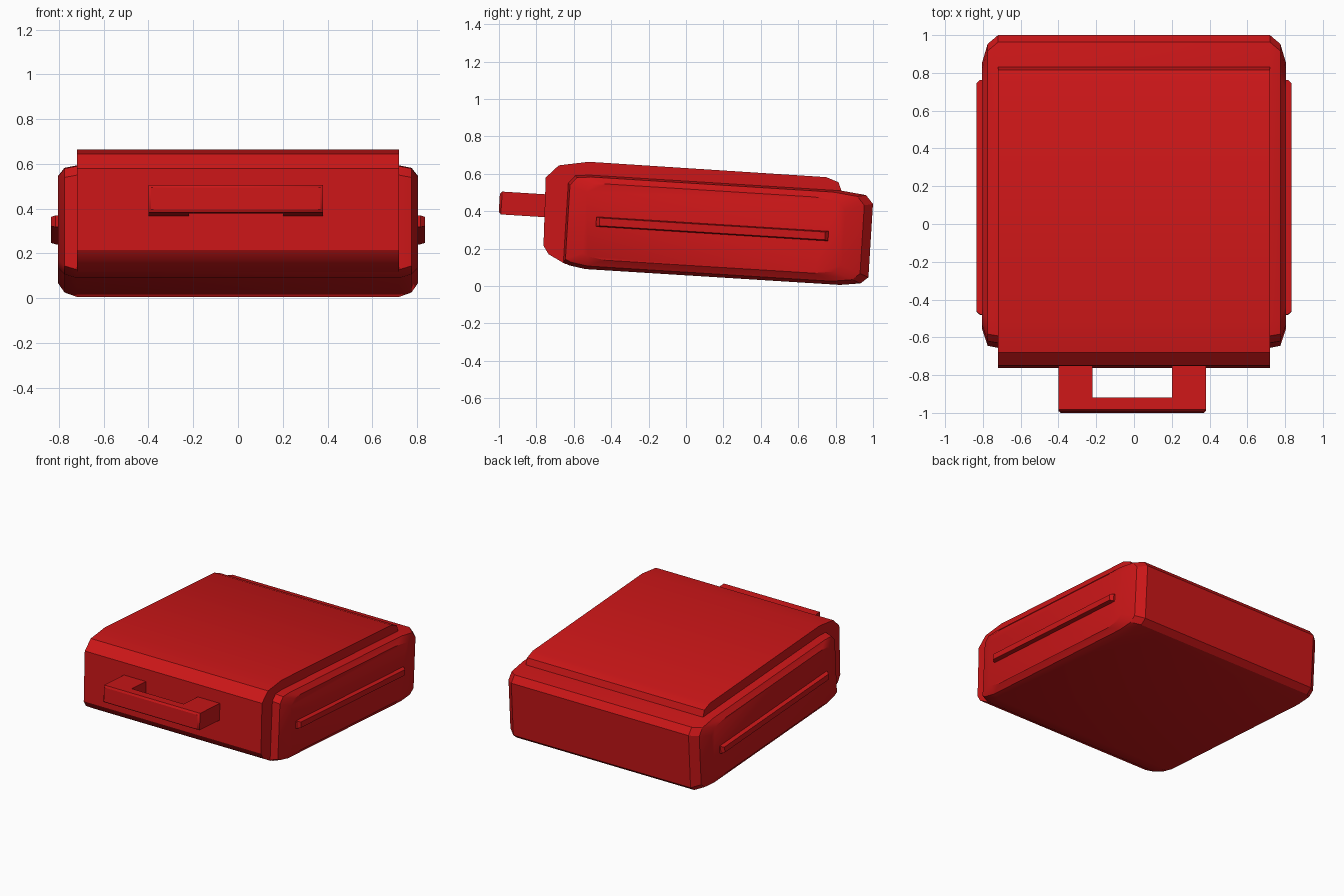
import bpy, bmesh, math

if "Cube" in bpy.data.objects:
    bpy.data.objects.remove(bpy.data.objects["Cube"])

SLOPE = 0.062  # the whole case leans back slightly

red = bpy.data.materials.new("red_plastic")
red.diffuse_color = (0.6, 0.008, 0.009, 1)
red.use_nodes = True
red.node_tree.nodes["Principled BSDF"].inputs["Base Color"].default_value = red.diffuse_color


def tilt(x, u, v):
    z = v - SLOPE * u
    return (x, u + SLOPE * (z - 0.3), z)


def loft(name, rings):
    """Skin a list of equal-length point rings and cap both ends."""
    bm = bmesh.new()
    loops = [[bm.verts.new(p) for p in ring] for ring in rings]
    n = len(loops[0])
    for a, b in zip(loops, loops[1:]):
        for i in range(n):
            j = (i + 1) % n
            bm.faces.new((a[i], a[j], b[j], b[i]))
    bm.faces.new(loops[0])
    bm.faces.new(loops[-1])
    bmesh.ops.recalc_face_normals(bm, faces=bm.faces)
    me = bpy.data.meshes.new(name)
    bm.to_mesh(me)
    bm.free()
    ob = bpy.data.objects.new(name, me)
    bpy.context.collection.objects.link(ob)
    me.materials.append(red)
    bpy.ops.object.select_all(action='DESELECT')
    ob.select_set(True)
    bpy.context.view_layer.objects.active = ob
    bpy.ops.object.shade_smooth_by_angle(angle=math.radians(30))
    return ob


def body_ring(x, u0, u1, v0, v1):
    pts = [(u0, v0 + .03), (u0, v1 - .05), (u0 + .035, v1 - .008), (u0 + .11, v1),
           (u1 - .17, v1), (u1 - .04, v1 - .015), (u1, v1 - .06),
           (u1, v0 + .05), (u1 - .04, v0 + .015), (u1 - .15, v0),
           (u0 + .12, v0), (u0 + .03, v0 + .015)]
    return [tilt(x, u, v) for u, v in pts]


# Main body with stepped, chamfered side walls
steps = [(.805, -.545, .845, .112, .518),
         (.775, -.635, .945, .075, .55),
         (.72, -.645, .991, .058, .56)]
rings = [body_ring(-x, *r) for x, *r in steps]
rings += [body_ring(x, *r) for x, *r in reversed(steps)]
loft("case_body", rings)

# Raised shell over the front and top
profile = [(-.53, .091), (-.65, .12), (-.735, .17), (-.762, .215), (-.75, .58),
           (-.68, .645), (-.52, .664), (.75, .582), (.815, .555), (.838, .49),
           (.75, .4), (-.5, .4)]
loft("lid_shell", [[(x, y, z) for y, z in profile] for x in (-.72, .72)])

# Side ribs
def rib_ring(x, t):
    u0, u1, v0, v1 = -.483 + t, .763 - t, .288 + t * .3, .34 - t * .3
    return [tilt(x, *p) for p in ((u0, v0), (u0, v1), (u1, v1), (u1, v0))]

for side, s in (("left", -1), ("right", 1)):
    loft(side + "_rib", [rib_ring(s * .79, 0), rib_ring(s * .815, 0), rib_ring(s * .835, .018)])

# U-shaped carry handle
outline = [(-.4, -.72), (-.4, -1.007), (.38, -1.007), (.38, -.72),
           (.2, -.72), (.2, -.93), (-.22, -.93), (-.22, -.72)]
handle = loft("carry_handle", [[tilt(x, u, v) for x, u in outline] for v in (.321, .443)])

# Soften only the front edges of the handle
bm = bmesh.new()
bm.from_mesh(handle.data)
front = [e for e in bm.edges if all(v.co.y < -.97 for v in e.verts)]
bmesh.ops.bevel(bm, geom=front, offset=.012, segments=1, affect='EDGES')
bm.to_mesh(handle.data)
bm.free()
